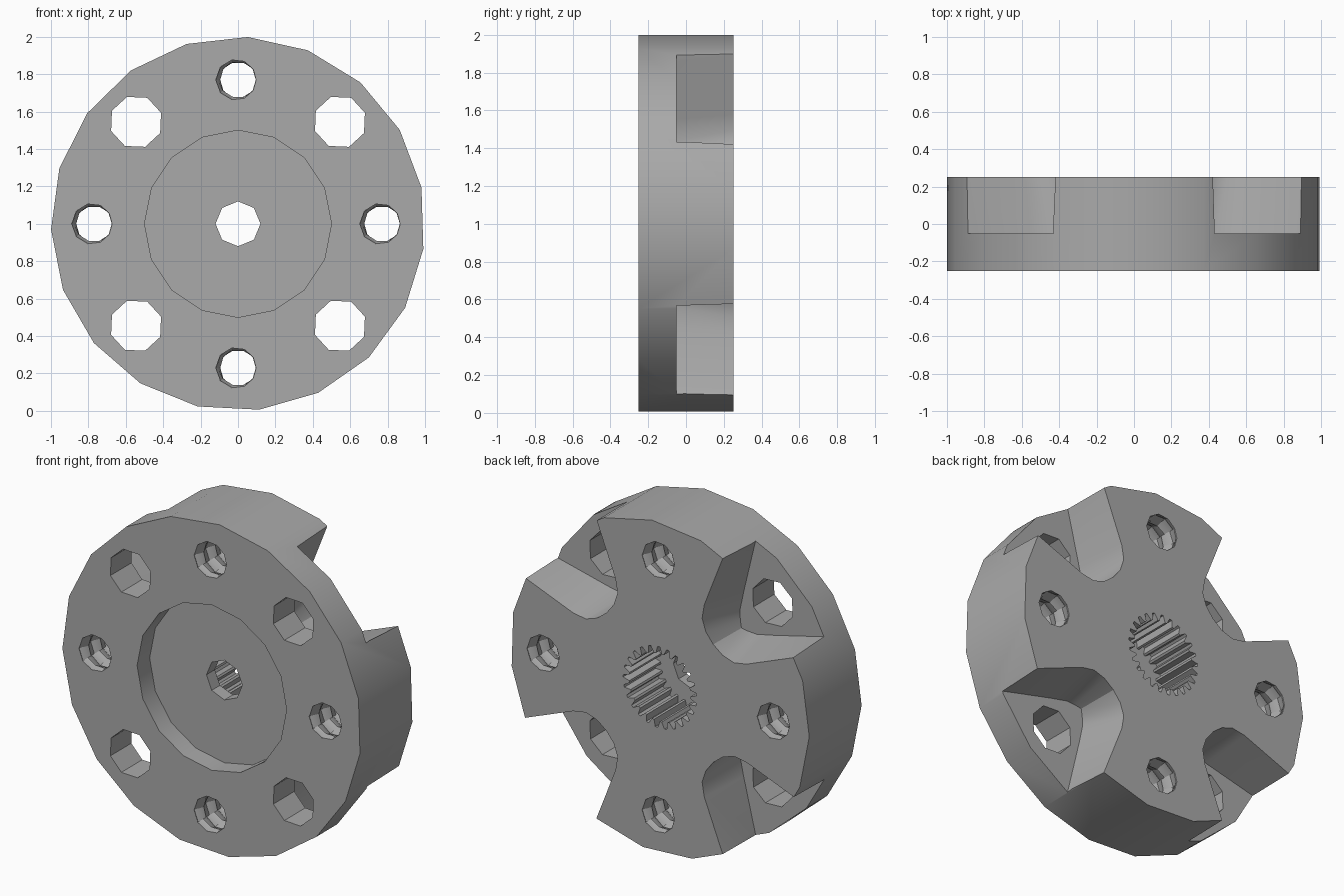
import bpy, bmesh, math
from mathutils import Matrix

if "Cube" in bpy.data.objects:
    bpy.data.objects.remove(bpy.data.objects["Cube"])

CENTRE_Z = 1.0
FRONT, BACK, FLOOR = -0.25, 0.25, -0.05


def loft(bm, rings):
    """Join equal-length rings of (x, y, z) points into a closed solid."""
    loops = [[bm.verts.new(p) for p in ring] for ring in rings]
    n = len(loops[0])
    for a, b in zip(loops, loops[1:]):
        for i in range(n):
            j = (i + 1) % n
            bm.faces.new((a[i], a[j], b[j], b[i]))
    bm.faces.new(loops[0][::-1])
    bm.faces.new(loops[-1])


def circle(radius, sides, y, cx=0.0, cz=0.0, start=0.0):
    pts = []
    for i in range(sides):
        a = start + math.tau * i / sides
        r = radius(a, y) if callable(radius) else radius
        pts.append((cx + r * math.cos(a), y, cz + r * math.sin(a)))
    return pts


def finish(bm, name):
    bmesh.ops.recalc_face_normals(bm, faces=bm.faces[:])
    mesh = bpy.data.meshes.new(name)
    bm.to_mesh(mesh)
    bm.free()
    ob = bpy.data.objects.new(name, mesh)
    ob.location.z = CENTRE_Z
    bpy.context.collection.objects.link(ob)
    return ob


def cut(target, bm, name):
    cutter = finish(bm, name)
    cutter.hide_render = True
    mod = target.modifiers.new(name, 'BOOLEAN')
    mod.operation = 'DIFFERENCE'
    mod.solver = 'EXACT'
    mod.object = cutter
    bpy.context.view_layer.objects.active = target
    bpy.ops.object.modifier_apply(modifier=name)
    bpy.data.objects.remove(cutter)


# Round hub body
bm = bmesh.new()
start = math.radians(87)
loft(bm, [circle(1.0, 19, y, start=start) for y in (FRONT, BACK)])
hub = finish(bm, "coupling_hub")

# Shallow recess in the front
bm = bmesh.new()
loft(bm, [circle(0.5, 16, y, start=math.pi / 2) for y in (FRONT - 0.1, -0.13)])
cut(hub, bm, "front_recess")

# Four flared slots in the back, open at the rim: (radial, half width)
back_half = [(1.15, 0.431), (0.93, 0.335), (0.62, 0.2), (0.55, 0.15), (0.515, 0.08)]
floor_half = [(1.15, 0.455), (0.91, 0.31), (0.64, 0.145), (0.54, 0.08), (0.50, 0.035)]


def slot_ring(half, tip, y):
    pts = half + [(tip, 0.0)] + [(u, -v) for u, v in reversed(half)]
    return [(u, y, v) for u, v in pts]


bm = bmesh.new()
for k in range(4):
    old = set(bm.verts)
    loft(bm, [slot_ring(floor_half, 0.475, FLOOR), slot_ring(back_half, 0.505, BACK),
              slot_ring(back_half, 0.505, BACK + 0.1)])
    bmesh.ops.rotate(bm, verts=[v for v in bm.verts if v not in old],
                     matrix=Matrix.Rotation(math.radians(45 + 90 * k), 3, 'Y'))
cut(hub, bm, "rim_slots")

# Plain bolt holes through the slot floors
bm = bmesh.new()
for sx in (-1, 1):
    for sz in (-1, 1):
        loft(bm, [circle(0.142, 8, y, sx * 0.545, sz * 0.545, 0.35) for y in (-0.4, 0.4)])
cut(hub, bm, "bolt_holes")


# Threaded holes between the slots
def thread(a, y):
    return 0.108 + 0.013 * math.sin(a + y * math.tau / 0.11)


bm = bmesh.new()
for k in range(4):
    a = k * math.pi / 2
    loft(bm, [circle(thread, 10, -0.3 + 0.6 * i / 22, 0.77 * math.cos(a), 0.77 * math.sin(a))
              for i in range(23)])
cut(hub, bm, "threaded_holes")

# Central bore: narrow octagon at the front, toothed spline at the back
bm = bmesh.new()
loft(bm, [circle(0.12, 8, y, start=math.pi / 2) for y in (-0.4, 0.4)])
cut(hub, bm, "centre_bore")

TEETH = 25
bm = bmesh.new()
rings = []
for y in (FLOOR, BACK + 0.1):
    ring = []
    for i in range(TEETH * 4):
        a = math.tau * i / (TEETH * 4)
        r = 0.245 if i % 4 < 2 else 0.205
        ring.append((r * math.cos(a), y, r * math.sin(a)))
    rings.append(ring)
loft(bm, rings)
cut(hub, bm, "spline")

# Single grey finish
grey = bpy.data.materials.new("plain grey")
grey.diffuse_color = (0.4, 0.4, 0.4, 1.0)
grey.use_nodes = True
grey.node_tree.nodes["Principled BSDF"].inputs["Base Color"].default_value = grey.diffuse_color
hub.data.materials.clear()
hub.data.materials.append(grey)
for p in hub.data.polygons:
    p.material_index = 0

bpy.ops.object.select_all(action='DESELECT')
hub.select_set(True)
bpy.context.view_layer.objects.active = hub
bpy.ops.object.shade_smooth_by_angle(angle=math.radians(30))
